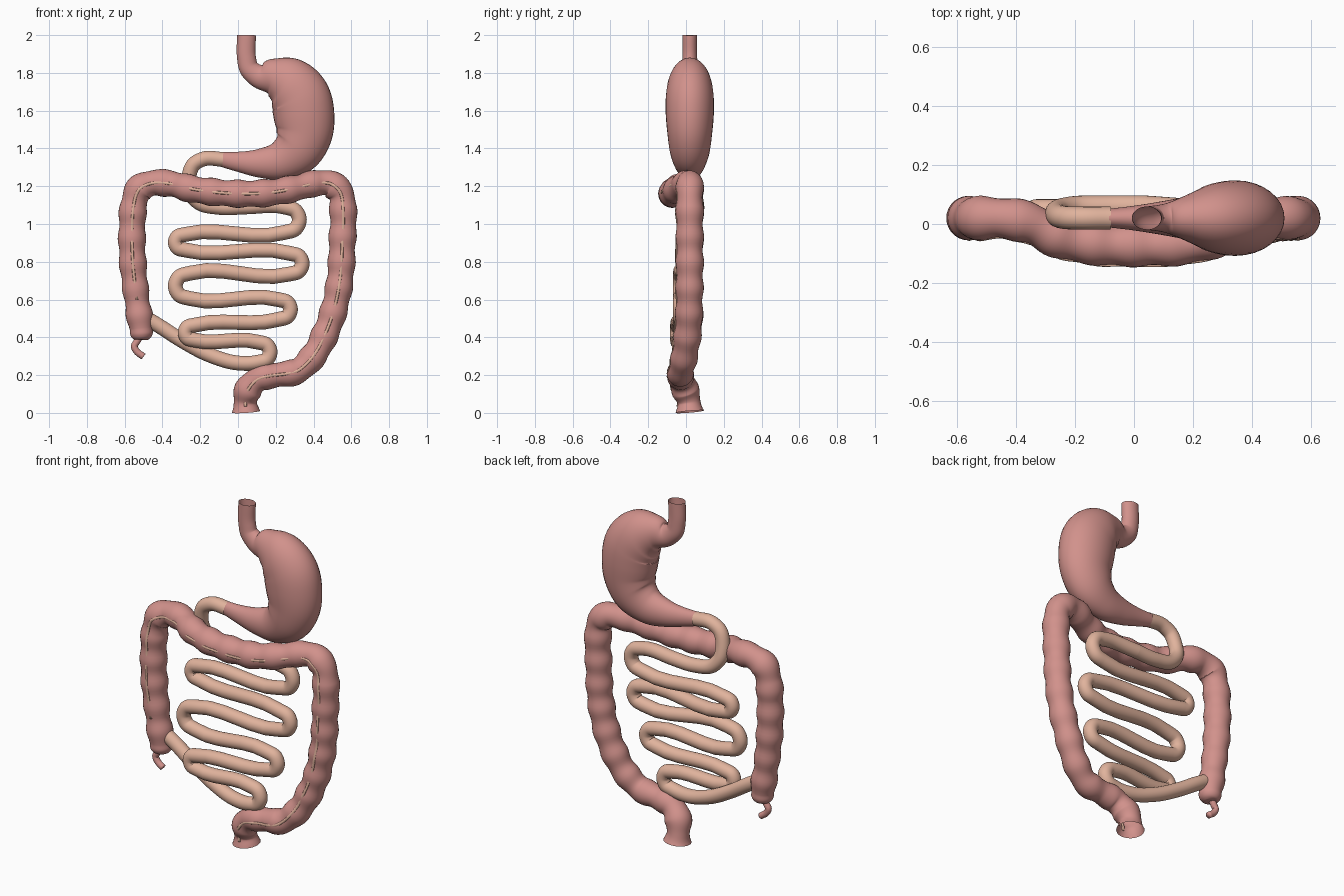
import bpy
import bmesh
import math
from mathutils import Vector

default_cube = bpy.data.objects.get("Cube")
if default_cube:
    bpy.data.objects.remove(default_cube, do_unlink=True)


def make_material(name, colour):
    material = bpy.data.materials.new(name)
    material.use_nodes = True
    material.diffuse_color = (*colour, 1)
    shader = material.node_tree.nodes["Principled BSDF"]
    shader.inputs["Base Color"].default_value = (*colour, 1)
    shader.inputs["Roughness"].default_value = 0.6
    return material


PINK = make_material("tissue pink", (0.64, 0.285, 0.26))
PEACH = make_material("pale peach", (0.75, 0.45, 0.335))


def smooth_path(points, steps):
    """Cubic curve through (x, y, z, radius) points, without overshoot at uneven spacing."""
    pts = [Vector(p) for p in points]
    gaps = [max((b - a).length, 1e-4) for a, b in zip(pts, pts[1:])]
    slopes = [(b - a) / g for a, b, g in zip(pts, pts[1:], gaps)]
    tangents = [slopes[0]]
    for i in range(1, len(slopes)):
        total = gaps[i - 1] + gaps[i]
        tangents.append((slopes[i - 1] * gaps[i] + slopes[i] * gaps[i - 1]) / total)
    tangents.append(slopes[-1])
    path = []
    for i, gap in enumerate(gaps):
        for k in range(steps):
            t = k / steps
            s = 1 - t
            path.append(pts[i] * (s * s * (1 + 2 * t)) + pts[i + 1] * (t * t * (3 - 2 * t))
                        + tangents[i] * (gap * t * s * s) - tangents[i + 1] * (gap * t * t * s))
    path.append(pts[-1])
    return path


def tube(name, path, material, sides=24, depth=1.0, caps=(False, False)):
    """Sweep an ellipse along the path; depth scales it towards front and back."""
    bm = bmesh.new()
    rings = []
    last = len(path) - 1
    for i, p in enumerate(path):
        centre = p.to_3d()
        along = (path[min(i + 1, last)].to_3d() - path[max(i - 1, 0)].to_3d()).normalized()
        side = along.cross(Vector((0, 1, 0))).normalized()
        back = side.cross(along)
        ring = []
        for k in range(sides):
            a = math.tau * k / sides
            ring.append(bm.verts.new(centre + p.w * (math.cos(a) * side + depth * math.sin(a) * back)))
        rings.append(ring)
    for a, b in zip(rings, rings[1:]):
        for k in range(sides):
            n = (k + 1) % sides
            bm.faces.new((a[k], a[n], b[n], b[k]))
    for wanted, ring in zip(caps, (rings[0], rings[-1])):
        if wanted:
            bm.faces.new(ring)
    bmesh.ops.recalc_face_normals(bm, faces=bm.faces)
    for face in bm.faces:
        face.smooth = True
    mesh = bpy.data.meshes.new(name)
    bm.to_mesh(mesh)
    bm.free()
    mesh.materials.append(material)
    obj = bpy.data.objects.new(name, mesh)
    bpy.context.collection.objects.link(obj)
    return obj


def flat(points, y):
    """Turn (x, z, radius) points into path points at one depth."""
    return [(x, y, z, r) for x, z, r in points]


# Oesophagus and stomach in one sweep, open at the top
stomach = flat([
    (.045, 2, .05), (.045, 1.88, .05), (.058, 1.825, .052), (.105, 1.785, .062),
    (.18, 1.778, .1), (.262, 1.745, .143), (.325, 1.675, .16), (.349, 1.58, .161),
    (.35, 1.48, .15), (.312, 1.395, .135), (.23, 1.338, .106), (.12, 1.322, .078),
    (0, 1.33, .053), (-.09, 1.343, .039)], .02)
tube("stomach", smooth_path(stomach, 8), PINK, sides=32, depth=.79)

# Duodenum curling behind the transverse colon
R = .039
duodenum = [(-.08, .02, 1.342, R), (-.18, .02, 1.345, R), (-.235, .022, 1.315, R),
            (-.26, .03, 1.25, R), (-.255, .045, 1.17, R), (-.21, .055, 1.115, R),
            (-.1, .058, 1.088, R), (.04, .058, 1.09, R)]
tube("duodenum", smooth_path(duodenum, 8), PEACH)

# Small intestine: each bend is (outer x, upper z, lower z, y)
bends = [(.325, 1.09, .955, .045), (-.332, .945, .862, .045), (.34, .845, .735, 0),
         (-.332, .74, .605, -.03), (.278, .6, .495, -.03), (-.28, .465, .385, -.045),
         (.17, .375, .268, -.035)]
coil = [(.03, .058, 1.09, R)]
for x, upper, lower, y in bends:
    turn = (upper - lower) / 2
    inset = math.copysign(turn + .012, x)
    corner = math.copysign(turn * .3, x)
    coil += [(x - inset, y, upper, R), (x - corner, y, upper - turn * .3, R),
             (x, y, (upper + lower) / 2, R),
             (x - corner, y, lower + turn * .3, R), (x - inset, y, lower, R)]
coil += [(0, -.025, .264, R), (-.15, -.005, .306, R), (-.3, .01, .385, R),
         (-.42, .02, .462, R), (-.5, .02, .51, R)]
tube("small_intestine", smooth_path(coil, 6), PEACH)

# Large intestine from the cecum round to the rectum
colon = [
    (-.508, .02, .386, .012), (-.508, .02, .392, .04), (-.51, .02, .415, .058),
    (-.513, .02, .45, .064), (-.535, .02, .6, .066), (-.557, .02, .8, .07),
    (-.56, .02, 1, .07), (-.552, .02, 1.1, .07), (-.522, .02, 1.185, .071),
    (-.45, .02, 1.217, .069), (-.37, .008, 1.215, .068), (-.25, -.045, 1.187, .07),
    (-.12, -.068, 1.168, .07), (.03, -.072, 1.16, .07), (.18, -.065, 1.167, .07),
    (.32, -.03, 1.193, .068), (.42, .008, 1.216, .067), (.49, .02, 1.213, .069),
    (.54, .02, 1.17, .069), (.556, .02, 1.08, .07), (.552, .02, .9, .07),
    (.543, .02, .73, .07), (.517, .018, .58, .07), (.463, .01, .42, .07),
    (.39, -.01, .29, .068), (.31, -.028, .22, .067), (.2, -.03, .2, .066),
    (.11, -.025, .18, .067), (.055, -.005, .125, .07), (.039, .015, .06, .063),
    (.042, .02, .006, .073)]
colon_path = smooth_path(colon, 10)

# Pouches: the radius swells and pinches along the travelled length
travelled = 0
previous = colon_path[0].to_3d()
for p in colon_path:
    here = p.to_3d()
    travelled += (here - previous).length
    previous = here
    p.w *= 1.015 - .06 * math.cos(math.tau * (travelled - .065) / .136)
tube("large_intestine", colon_path, PINK, sides=28, caps=(True, False))

# Muscle band running along the front of the large intestine
band = []
for p in colon_path[40:-4:5]:
    band.append((p.x, p.y - p.w * .97, p.z, .008))
tube("muscle_band", smooth_path(band, 3), PEACH, sides=8, depth=.6, caps=(True, True))

# Appendix hanging below the cecum
appendix = flat([(-.515, .41, .018), (-.535, .378, .018), (-.549, .352, .018),
                 (-.538, .328, .018), (-.5, .298, .018)], .02)
tube("appendix", smooth_path(appendix, 6), PINK, sides=16, caps=(False, True))
